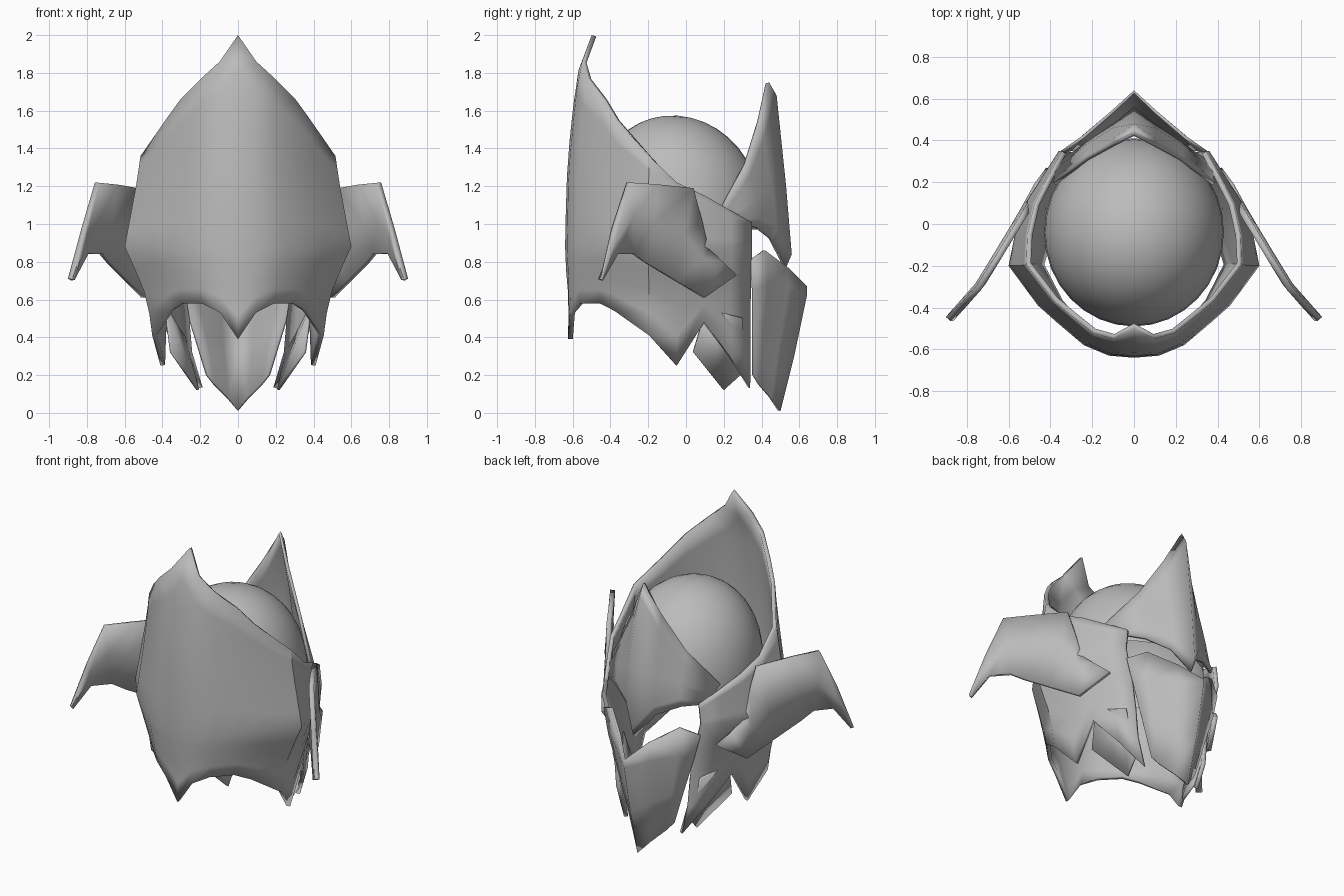
import bpy, bmesh, math
from mathutils import Vector

cube = bpy.data.objects.get("Cube")
if cube:
    bpy.data.objects.remove(cube, do_unlink=True)

steel = bpy.data.materials.new("grey steel")
steel.use_nodes = True
COLOR = (0.5, 0.5, 0.5, 1)
steel.diffuse_color = COLOR
steel.node_tree.nodes["Principled BSDF"].inputs["Base Color"].default_value = COLOR


def lerp_table(table, z):
    """Linear lookup in rows of (height, a, b)."""
    for lo, hi in zip(table, table[1:]):
        if z <= hi[0]:
            t = max(0, (z - lo[0]) / (hi[0] - lo[0]))
            return [p + (q - p) * t for p, q in zip(lo[1:], hi[1:])]
    return table[-1][1:]


def finish(name, bm, thick=0.0, mirror=True, angle=40):
    """Orient a half sheet outward, mirror it, thicken inward and smooth it."""
    bm.normal_update()
    facing = sum(f.normal.dot(Vector((c.x, c.y, 0))) * f.calc_area()
                 for f in bm.faces for c in [f.calc_center_median()])
    if facing < 0:
        bmesh.ops.reverse_faces(bm, faces=bm.faces[:])
    mesh = bpy.data.meshes.new(name)
    bm.to_mesh(mesh)
    bm.free()
    mesh.materials.append(steel)
    obj = bpy.data.objects.new(name, mesh)
    bpy.context.collection.objects.link(obj)
    bpy.ops.object.select_all(action='DESELECT')
    obj.select_set(True)
    bpy.context.view_layer.objects.active = obj
    bpy.ops.object.shade_smooth_by_angle(angle=math.radians(angle))
    if mirror:
        m = obj.modifiers.new("mirror", 'MIRROR')
        m.use_clip = True
    if thick:
        s = obj.modifiers.new("thickness", 'SOLIDIFY')
        s.thickness = thick
        s.offset = -1
    return obj


def loft(name, columns, thick=0.0, angle=40):
    """Skin a sheet across columns of points."""
    bm = bmesh.new()
    grid = [[bm.verts.new(p) for p in col] for col in columns]
    for a, b in zip(grid, grid[1:]):
        for i in range(len(a) - 1):
            bm.faces.new((a[i], a[i + 1], b[i + 1], b[i]))
    return finish(name, bm, thick, angle=angle)


# Outer shell: plan outline with top and bottom heights, shaped by a height profile
RIDGE = 0.88
SHELL_SCALE = [(0.12, 0.57, 0.97), (0.25, 0.72, 0.98), (0.6, 0.8, 0.97), (0.72, 0.88, 0.99),
               (RIDGE, 1, 1), (1.2, 0.9, 0.99), (1.4, 0.85, 0.97), (1.7, 0.82, 0.92),
               (1.85, 0.81, 0.88), (2, 0.8, 0.78)]
SHELL_PLAN = [(0, -0.64, 2, 0.39), (0.12, -0.63, 1.86, 0.53), (0.24, -0.58, 1.77, 0.58),
              (0.37, -0.47, 1.66, 0.58), (0.46, -0.39, 1.55, 0.54), (0.6, -0.2, 1.36, 0.41),
              (0.57, -0.05, 1.22, 0.25), (0.52, 0.1, 1.15, 0.48), (0.43, 0.24, 1.07, 0.3),
              (0.36, 0.35, 1.01, 0.13)]
shell = []
for x, y, top, bottom in SHELL_PLAN:
    heights = [bottom + (RIDGE - bottom) * i / 4 for i in range(4)]
    heights += [RIDGE + (top - RIDGE) * i / 6 for i in range(7)]
    column = []
    for z in heights:
        sx, sy = lerp_table(SHELL_SCALE, z)
        column.append((x * sx, y * sy, z))
    shell.append(column)
loft("outer_shell", shell, 0.025)

# Skull dome: open upper half of a slightly boxy, tilted ellipsoid
bm = bmesh.new()
bmesh.ops.create_uvsphere(bm, u_segments=32, v_segments=20, radius=1)
bmesh.ops.delete(bm, geom=[v for v in bm.verts if v.co.z < -0.01], context='VERTS')
for v in bm.verts:
    x, y, z = v.co
    y = 0.45 * y - 0.04
    v.co = (0.43 * x, y, 1 + 0.57 * max(z, 0) ** 0.85 - 0.08 * y)
finish("skull_dome", bm, mirror=False)

# Pointed brow plate over the eye openings
loft("brow_plate", [
    [(0, 0.44, 1.75), (0, 0.48, 1.68), (0, 0.53, 1.2), (0, 0.56, 0.84), (0, 0.53, 0.77)],
    [(0.1, 0.39, 1.55), (0.1, 0.41, 1.45), (0.1, 0.46, 1.18), (0.1, 0.48, 0.98), (0.1, 0.45, 0.92)],
    [(0.23, 0.32, 1.32), (0.23, 0.34, 1.26), (0.23, 0.38, 1.13), (0.23, 0.39, 1.03), (0.23, 0.38, 0.98)],
    [(0.39, 0.2, 1.1), (0.38, 0.22, 1.08), (0.38, 0.25, 1.05), (0.37, 0.27, 1.02), (0.36, 0.3, 1)],
], 0.02)

# Ridged guard covering the mouth and chin
loft("chin_guard", [
    [(0, 0.64, 0.67), (0, 0.64, 0.62), (0, 0.575, 0.31), (0, 0.5, 0.01)],
    [(0.11, 0.54, 0.77), (0.11, 0.54, 0.65), (0.09, 0.49, 0.36), (0.06, 0.45, 0.08)],
    [(0.25, 0.42, 0.86), (0.24, 0.43, 0.68), (0.18, 0.41, 0.41), (0.13, 0.39, 0.15)],
    [(0.35, 0.35, 0.81), (0.31, 0.36, 0.65), (0.24, 0.36, 0.43), (0.17, 0.36, 0.2)],
], 0.015)

# Small jaw plates tucked under the shell
bm = bmesh.new()
jaw = [(0.36, 0.04, 0.32), (0.39, 0.11, 0.55), (0.32, 0.3, 0.5), (0.24, 0.3, 0.21), (0.22, 0.2, 0.12)]
bm.faces.new([bm.verts.new(p) for p in jaw])
finish("jaw_plates", bm, 0.015)

# Swept side wings: upper and lower edges in side view, bent outward along the sweep
WING_BEND = [(-0.45, 0.89), (-0.28, 0.74), (0.05, 0.54), (0.27, 0.42)]
WING_EDGES = [((0.12, 0.87), (0.27, 0.73)), ((0.085, 1.02), (0.1, 0.61)),
              ((0.04, 1.19), (-0.05, 0.7)), ((-0.15, 1.21), (-0.2, 0.79)),
              ((-0.3, 1.22), (-0.27, 0.84)), ((-0.38, 0.98), (-0.36, 0.84)),
              ((-0.45, 0.72), (-0.44, 0.7))]
wing = []
for (y0, z0), (y1, z1) in WING_EDGES:
    column = []
    for t in (0, 0.5, 1):
        y, z = y0 + (y1 - y0) * t, z0 + (z1 - z0) * t
        bulge = 0.015 * math.sin(math.pi * t)
        column.append((lerp_table(WING_BEND, y)[0] + bulge, y, z))
    wing.append(column)
loft("side_wings", wing, 0.03)
